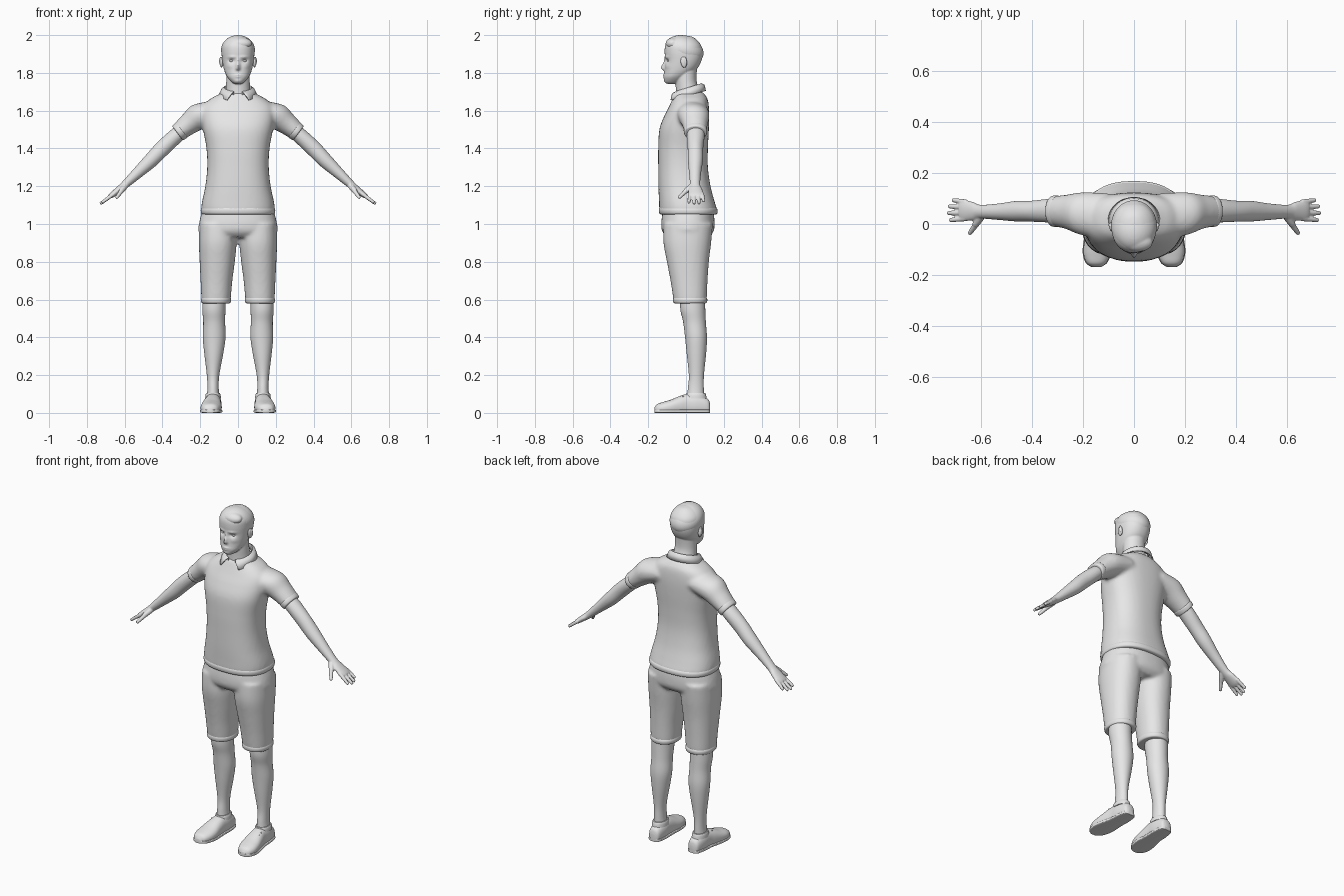
import bpy, bmesh, math
from mathutils import Vector, Matrix

cube = bpy.data.objects.get("Cube")
if cube:
    bpy.data.objects.remove(cube)

grey = bpy.data.materials.new("plain grey")
grey.use_nodes = True
GREY = (0.8, 0.8, 0.8, 1)
grey.diffuse_color = GREY
grey.node_tree.nodes["Principled BSDF"].inputs["Base Color"].default_value = GREY

X, Y, Z = Vector((1, 0, 0)), Vector((0, 1, 0)), Vector((0, 0, 1))


def spline(rows, steps):
    """Smoothly interpolate every column of a station list."""
    out = []
    for i in range(len(rows) - 1):
        a, b, c, d = (rows[max(0, min(len(rows) - 1, i + k))] for k in (-1, 0, 1, 2))
        for s in range(steps):
            t = s / steps
            out.append([q + t / 2 * (r - p + t * (2 * p - 5 * q + 4 * r - w + t * (3 * (q - r) + w - p)))
                        for p, q, r, w in zip(a, b, c, d)])
    return out + [list(rows[-1])]


def loft(bm, rows, u=X, v=Y, power=2.0, n=48, steps=6, floor=None):
    """Skin superellipse rings; a row is x, y, z, radius along u, radius along v."""
    rings = []
    for x, y, z, ru, rv in spline(rows, steps):
        ring = []
        for k in range(n):
            c, s = math.cos(math.tau * k / n), math.sin(math.tau * k / n)
            p = Vector((x, y, z))
            p += u * ru * math.copysign(abs(c) ** (2 / power), c)
            p += v * rv * math.copysign(abs(s) ** (2 / power), s)
            if floor is not None:
                p.z = max(p.z, floor)
            ring.append(bm.verts.new(p))
        rings.append(ring)
    for a, b in zip(rings, rings[1:]):
        for k in range(n):
            bm.faces.new((a[k - 1], a[k], b[k], b[k - 1]))
    bm.faces.new(rings[0])
    bm.faces.new(rings[-1])


def body(rows):
    """Turn height, front, back, half width into loft rows."""
    return [(0, (f + b) / 2, z, w, (b - f) / 2) for z, f, b, w in rows]


def ball(bm, centre, radii, tilt=0.0):
    m = Matrix.Translation(centre) @ Matrix.Rotation(tilt, 4, 'X') @ Matrix.Diagonal((*radii, 1))
    bmesh.ops.create_uvsphere(bm, u_segments=40, v_segments=24, radius=1, matrix=m)


def tube(bm, start, end, r0, r1, n=16):
    """Round-ended tapered rod."""
    a, b = Vector(start), Vector(end)
    d = (b - a).normalized()
    u = d.orthogonal().normalized()
    rows = [(*(a - d * r0), r0 * .2, r0 * .2), (*(a - d * r0 * .6), r0 * .8, r0 * .8), (*a, r0, r0),
            (*(b - d * r1), r1, r1), (*(b - d * r1 * .4), r1 * .8, r1 * .8), (*b, r1 * .2, r1 * .2)]
    loft(bm, rows, u, d.cross(u), n=n, steps=2)


def finish(name, bm, mirror=False, voxel=0, smooth=0):
    bmesh.ops.recalc_face_normals(bm, faces=bm.faces)
    for f in bm.faces:
        f.smooth = True
    me = bpy.data.meshes.new(name)
    bm.to_mesh(me)
    bm.free()
    me.materials.append(grey)
    ob = bpy.data.objects.new(name, me)
    bpy.context.collection.objects.link(ob)
    if mirror:
        ob.modifiers.new("mirror", 'MIRROR').use_mirror_merge = False
    if voxel:
        r = ob.modifiers.new("blend", 'REMESH')
        r.mode, r.voxel_size, r.use_smooth_shade = 'VOXEL', voxel, True
    if smooth:
        s = ob.modifiers.new("soften", 'SMOOTH')
        s.factor, s.iterations = 0.5, smooth
    return ob


# Head and neck, with features pushed out by soft brushes (x, z, width, height, push)
bm = bmesh.new()
loft(bm, body([(1.742, -.098, -.05, .015), (1.75, -.11, -.03, .032), (1.775, -.117, 0, .055),
               (1.80, -.115, .035, .068), (1.83, -.112, .065, .077), (1.87, -.11, .083, .084),
               (1.91, -.113, .087, .087), (1.945, -.11, .08, .084), (1.972, -.095, .06, .066),
               (1.99, -.068, .035, .038), (1.997, -.04, .005, .012)]), power=2.2, n=96, steps=8)
brushes = [(0, 1.864, .007, .016, -.007), (0, 1.836, .010, .016, -.019), (0, 1.822, .011, .008, -.012),
           (.034, 1.864, .015, .009, .012), (.032, 1.884, .022, .006, -.005), (0, 1.789, .02, .004, -.006),
           (0, 1.779, .016, .004, -.005), (0, 1.757, .02, .01, -.004), (.045, 1.835, .018, .014, -.004)]
for vert in bm.verts:
    x, y, z = vert.co
    if y < -.03:
        for bx, bz, sx, sz, push in brushes:
            vert.co.y += push * math.exp(-((abs(x) - bx) / sx) ** 2 - ((z - bz) / sz) ** 2)
loft(bm, [(0, .015, 1.64, .075, .072), (0, .01, 1.70, .066, .064), (0, 0, 1.76, .062, .056),
          (0, 0, 1.84, .062, .06)])
finish("head", bm, voxel=.004, smooth=2)

# Hair cap with a raised fringe
bm = bmesh.new()
ball(bm, (0, -.008, 1.921), (.09, .104, .075), -.35)
ball(bm, (.015, -.072, 1.957), (.058, .037, .03), .3)
finish("hair", bm, voxel=.005, smooth=3)

# Eyes and ears
bm = bmesh.new()
ball(bm, (.033, -.088, 1.864), (.013, .011, .008))
finish("eyes", bm, mirror=True)
bm = bmesh.new()
ball(bm, (.087, -.012, 1.857), (.009, .017, .03), .15)
ball(bm, (.092, -.003, 1.862), (.008, .008, .024), .15)
finish("ears", bm, mirror=True, voxel=.003, smooth=2)

# Shirt torso and sleeves blended together
SLEEVE_UP = Vector((.6, 0, .8))
bm = bmesh.new()
loft(bm, body([(1.055, -.135, .16, .188), (1.075, -.141, .164, .195), (1.12, -.143, .151, .19),
               (1.2, -.146, .13, .173), (1.3, -.147, .116, .163), (1.4, -.147, .116, .167),
               (1.5, -.141, .121, .185), (1.57, -.116, .123, .195), (1.62, -.091, .121, .19),
               (1.66, -.072, .115, .15), (1.685, -.06, .1, .105), (1.70, -.045, .088, .078)]), power=2.4)
loft(bm, [(.10, .03, 1.595, .09, .07), (.2, .04, 1.572, .084, .071), (.26, .047, 1.53, .068, .058),
          (.318, .05, 1.483, .058, .047)], Y, SLEEVE_UP)
finish("shirt", bm, mirror=True, voxel=.01, smooth=5)

# Sleeve cuffs and shirt hem
bm = bmesh.new()
loft(bm, [(.297, .05, 1.499, .058, .047), (.301, .05, 1.496, .062, .05),
          (.317, .05, 1.483, .06, .048), (.32, .05, 1.48, .054, .043)], Y, SLEEVE_UP, steps=3)
finish("sleeve_cuffs", bm, mirror=True)
bm = bmesh.new()
loft(bm, body([(1.05, -.132, .157, .185), (1.056, -.141, .166, .195), (1.075, -.144, .167, .197),
               (1.088, -.139, .158, .19)]), power=2.4, n=64, steps=3)
finish("shirt_hem", bm)

# Folded collar with two front points
bm = bmesh.new()
rows, N = [], 48
for i in range(N + 1):
    def turn(gap):
        return gap + (math.tau - 2 * gap) * i / N
    tip = math.exp(-(min(i, N - i) / 4) ** 2)
    column = []
    for gap, rx, ry, drop, point in ((.3, .07, .07, .025, 0), (.3, .073, .073, 0, 0), (.42, .085, .084, .008, .4),
                                     (.62, .099, .09, .038, 1)):
        a = turn(gap)
        back = (1 - math.cos(a)) / 2
        column.append(bm.verts.new((math.sin(a) * rx, .012 - math.cos(a) * ry - .018 * tip * point,
                                    1.698 + .044 * back - drop - .008 * tip * point)))
    rows.append(column)
for a, b in zip(rows, rows[1:]):
    for k in range(3):
        bm.faces.new((a[k], b[k], b[k + 1], a[k + 1]))
collar = finish("collar", bm)
solid = collar.modifiers.new("cloth", 'SOLIDIFY')
solid.thickness, solid.offset = .007, 0

# Bare arms with hands
bm = bmesh.new()
loft(bm, [(.27, .05, 1.515, .044, .038), (.33, .052, 1.465, .046, .041), (.40, .05, 1.4, .041, .042),
          (.46, .05, 1.338, .04, .039), (.53, .048, 1.272, .032, .03), (.60, .048, 1.207, .027, .021),
          (.63, .05, 1.182, .036, .018), (.665, .053, 1.155, .041, .015), (.68, .053, 1.144, .037, .011)],
     Y, Vector((.64, 0, .77)))
for y0, y1, tx, tz in ((.086, .094, .712, 1.118), (.065, .069, .726, 1.108),
                       (.043, .043, .73, 1.106), (.021, .015, .722, 1.112)):
    tube(bm, (.66, y0, 1.158), (tx, y1, tz), .0105, .0085)
tube(bm, (.598, .03, 1.2), (.624, -.008, 1.168), .016, .014)
tube(bm, (.618, -.002, 1.173), (.645, -.04, 1.136), .012, .009)
finish("arms", bm, mirror=True, voxel=.004, smooth=2)

# Shorts: hips and two legs blended together
bm = bmesh.new()
loft(bm, body([(1.09, -.118, .14, .18), (1.05, -.126, .148, .195), (1.0, -.131, .151, .207),
               (.96, -.126, .146, .208), (.93, -.10, .12, .17)]), power=2.3)
loft(bm, [(.105, .012, 1.0, .1, .13), (.107, .007, .9, .1, .126), (.11, .01, .8, .093, .111),
          (.114, .016, .7, .084, .098), (.116, .021, .61, .078, .089), (.116, .022, .588, .075, .086)], power=2.2)
finish("shorts", bm, mirror=True, voxel=.01, smooth=5)
bm = bmesh.new()
loft(bm, [(.116, .022, .58, .07, .081), (.116, .022, .584, .077, .088), (.116, .022, .6, .08, .091),
          (.116, .021, .612, .076, .087)], power=2.2, steps=3)
finish("shorts_hems", bm, mirror=True)

# Lower legs
bm = bmesh.new()
loft(bm, [(.128, .035, .64, .06, .064), (.128, .036, .55, .061, .066), (.126, .045, .48, .058, .06),
          (.126, .053, .4, .06, .058), (.128, .055, .32, .051, .052), (.132, .055, .2, .033, .04),
          (.132, .052, .13, .03, .042), (.132, .05, .07, .035, .045)])
finish("lower_legs", bm, mirror=True)

# Shoes: centre x, y, top height, half width from heel to toe
shape = [(.13, .128, .045, .016), (.13, .115, .075, .033), (.131, .06, .1, .043), (.133, .01, .101, .044),
         (.137, -.03, .09, .049), (.141, -.08, .07, .055), (.145, -.12, .058, .052),
         (.147, -.153, .046, .038), (.148, -.168, .026, .016)]
bm = bmesh.new()
loft(bm, [(x, y, h * .42, w, h * .58) for x, y, h, w in shape], X, Z, power=2.3, floor=.003)
finish("shoes", bm, mirror=True)
bm = bmesh.new()
loft(bm, [(x, y, .009, w + .003, .009) for x, y, h, w in shape], X, Z, power=5, floor=0)
finish("soles", bm, mirror=True)

# Ankle openings and laces
bm = bmesh.new()
loft(bm, [(.132, .052, .075, .042, .058), (.132, .052, .095, .04, .054), (.132, .052, .104, .036, .05)],
     steps=3)
finish("shoe_openings", bm, mirror=True)
bm = bmesh.new()
for i in range(4):
    y, z = -.015 - .02 * i, .094 - .0075 * i
    for side in (-1, 1):
        tube(bm, (.138 - .024 * side, y, z - .008), (.138 + .024 * side, y - .016, z - .013), .004, .004, 8)
finish("laces", bm, mirror=True)

# Keep creases sharp on the plain parts
for ob in bpy.context.scene.objects:
    ob.select_set(ob.type == 'MESH')
    if ob.type == 'MESH':
        bpy.context.view_layer.objects.active = ob
bpy.ops.object.shade_smooth_by_angle(angle=math.radians(50))
